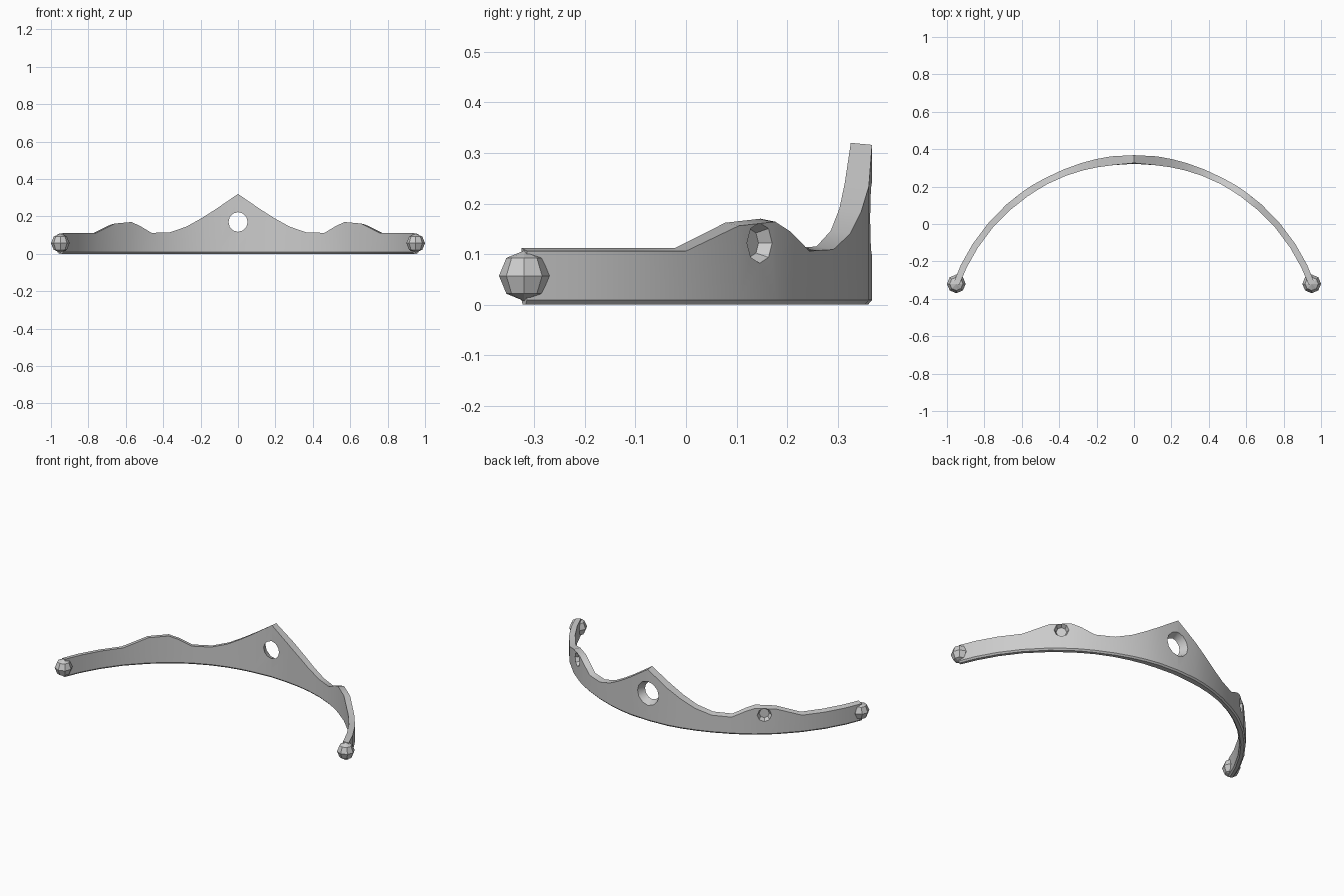
import bpy, bmesh, math
from mathutils import Vector

if "Cube" in bpy.data.objects:
    bpy.data.objects.remove(bpy.data.objects["Cube"])

R, CY = 1.011, -0.666          # centre line of the arc


def arc_frame(x):
    a = math.asin(x / R)
    n = Vector((math.sin(a), math.cos(a), 0))
    return n * R + Vector((0, CY, 0)), n


# stations: x, top height, thickness
half = [(0, .32, .046), (.12, .24, .048), (.2, .19, .044), (.28, .146, .04),
        (.37, .115, .036), (.47, .112, .034), (.535, .15, .036), (.58, .17, .036),
        (.67, .162, .036), (.77, .112, .034), (.85, .112, .034), (.91, .112, .034),
        (.95, .112, .032)]
stations = [(-x, z, t) for x, z, t in reversed(half[1:])] + half

# Curved band with a chamfered lower edge
bm = bmesh.new()
rings = []
for x, z, t in stations:
    p, n = arc_frame(x)
    h = t / 2
    section = [(h - .008, .003), (h, .009), (h, z - .006),
               (-h, z), (-h, .009), (-h + .008, .003)]
    if x == 0:
        section[3] = (-h + .024 - .02, z)
        section[2] = (h, z - .004)
    section[0] = (section[0][0], 0)
    section[5] = (section[5][0], 0)
    rings.append([bm.verts.new(p + n * d + Vector((0, 0, zz))) for d, zz in section])
for a, b in zip(rings, rings[1:]):
    for i in range(6):
        j = (i + 1) % 6
        bm.faces.new((a[i], a[j], b[j], b[i]))
bm.faces.new(rings[0])
bm.faces.new(rings[-1][::-1])
bmesh.ops.recalc_face_normals(bm, faces=bm.faces[:])
me = bpy.data.meshes.new("tiara_band")
bm.to_mesh(me)
bm.free()
band = bpy.data.objects.new("tiara_band", me)
bpy.context.collection.objects.link(band)


# Tapered cutters for the central hole and the two side sockets
def cut(name, x, z, inner, outer, r_in, r_out, sides):
    p, n = arc_frame(x)
    mid = p + n * (inner + outer) / 2 + Vector((0, 0, z))
    bpy.ops.mesh.primitive_cone_add(vertices=sides, radius1=r_in, radius2=r_out,
                                    depth=outer - inner, location=mid,
                                    rotation=n.to_track_quat('Z', 'Y').to_euler())
    cutter = bpy.context.object
    cutter.name = name
    mod = band.modifiers.new(name, 'BOOLEAN')
    mod.object = cutter
    mod.operation = 'DIFFERENCE'
    mod.solver = 'EXACT'
    bpy.context.view_layer.objects.active = band
    bpy.ops.object.modifier_apply(modifier=name)
    bpy.data.objects.remove(cutter)


cut("centre_hole_cutter", 0, .17, -.05, .05, .04, .085, 12)
for s in (-1, 1):
    cut("side_socket_cutter", s * .62, .122, -.008, .03, .028, .047, 8)

# Faceted end beads
for s, side in ((-1, "left"), (1, "right")):
    bpy.ops.mesh.primitive_uv_sphere_add(segments=8, ring_count=4, radius=.05,
                                         location=(s * .95, -.32, .057))
    bpy.context.object.name = side + "_end_bead"

# Smooth the band while keeping its edges crisp
bpy.ops.object.select_all(action='DESELECT')
band.select_set(True)
bpy.context.view_layer.objects.active = band
bpy.ops.object.shade_smooth_by_angle(angle=math.radians(30))
